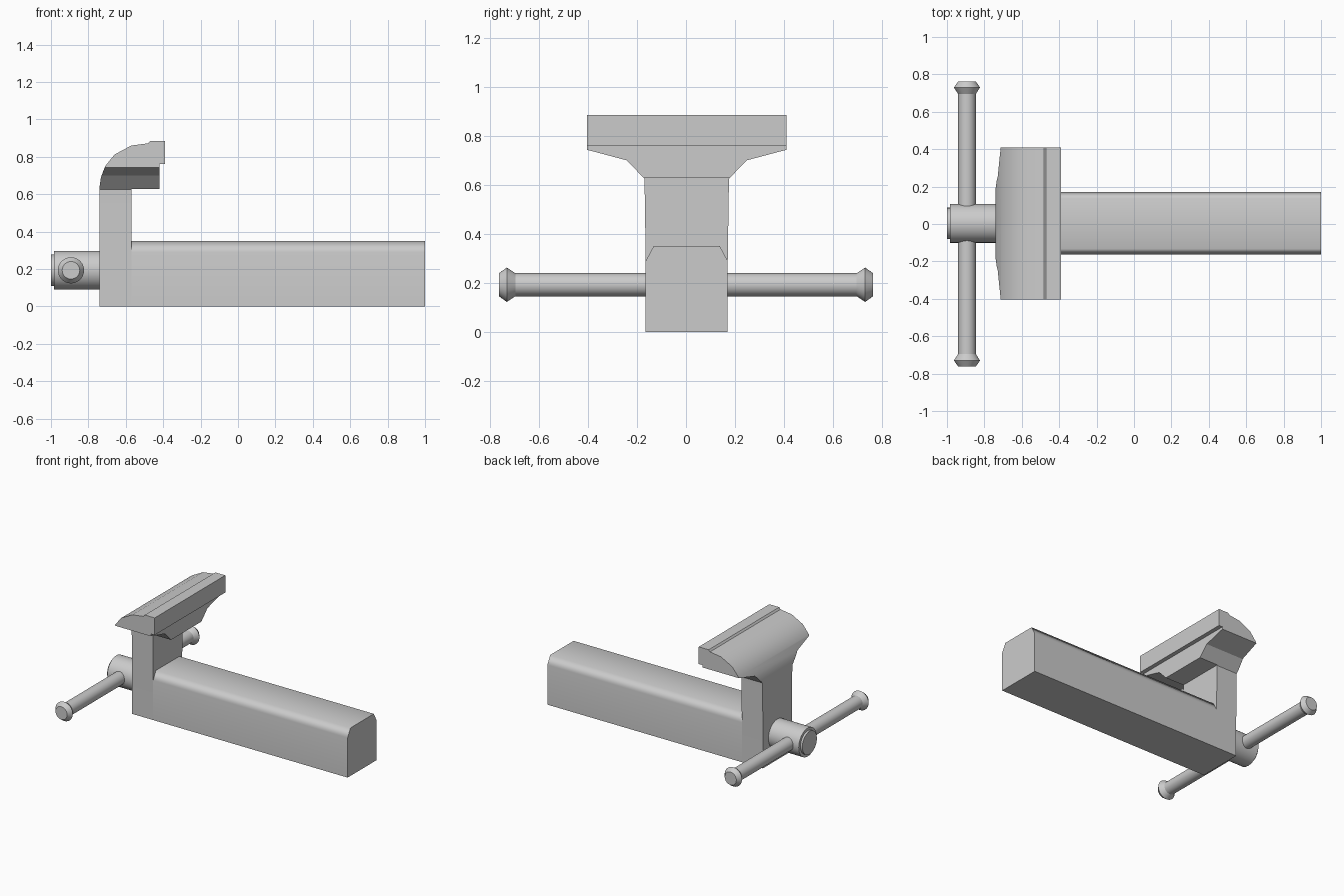
import bpy, bmesh
from math import radians, cos, sin, pi
from mathutils import Vector

if "Cube" in bpy.data.objects:
    bpy.data.objects.remove(bpy.data.objects["Cube"])

YC = 0.003      # centre line of the tool


def make_object(name, bm, angle=30):
    bmesh.ops.recalc_face_normals(bm, faces=bm.faces[:])
    mesh = bpy.data.meshes.new(name)
    bm.to_mesh(mesh)
    bm.free()
    obj = bpy.data.objects.new(name, mesh)
    bpy.context.collection.objects.link(obj)
    smooth(obj, angle)
    return obj


def smooth(obj, angle):
    bpy.ops.object.select_all(action='DESELECT')
    obj.select_set(True)
    bpy.context.view_layer.objects.active = obj
    bpy.ops.object.shade_smooth_by_angle(angle=radians(angle))


def prism(name, points, direction, angle=30):
    """Closed profile of 3D points pushed along a direction."""
    bm = bmesh.new()
    face = bm.faces.new([bm.verts.new(p) for p in points])
    ext = bmesh.ops.extrude_face_region(bm, geom=[face])
    verts = [g for g in ext['geom'] if isinstance(g, bmesh.types.BMVert)]
    bmesh.ops.translate(bm, vec=direction, verts=verts)
    return make_object(name, bm, angle)


def lathe(name, profile, place, sides=32):
    """Capped round part; place maps (along, u, v) to a position."""
    bm = bmesh.new()
    rings = []
    for along, r in profile:
        rings.append([bm.verts.new(place(along, r * cos(2 * pi * i / sides), r * sin(2 * pi * i / sides)))
                      for i in range(sides)])
    for a, b in zip(rings, rings[1:]):
        for i in range(sides):
            j = (i + 1) % sides
            bm.faces.new((a[i], a[j], b[j], b[i]))
    bm.faces.new(rings[0])
    bm.faces.new(rings[-1])
    return make_object(name, bm)


def mirrored(half):
    """Right half outline (y, z) completed to the left."""
    return half + [(-y, z) for y, z in reversed(half)]


# Sliding beam with chamfered top edges
beam_half = [(0.167, 0), (0.167, 0.29), (0.135, 0.35)]
beam = prism("sliding_beam", [(-0.57, y + YC, z) for y, z in mirrored(beam_half)], (1.57, 0, 0), 65)
beam.modifiers.new("weighted", 'WEIGHTED_NORMAL').keep_sharp = True

# Upright and jaw: side profile intersected with the flared front outline
side = [(-0.74, 0), (-0.74, 0.64), (-0.733, 0.69), (-0.71, 0.75), (-0.66, 0.812), (-0.57, 0.86),
        (-0.48, 0.872), (-0.47, 0.885), (-0.39, 0.885), (-0.39, 0.76), (-0.42, 0.76),
        (-0.42, 0.628), (-0.57, 0.628), (-0.57, 0)]
jaw = prism("upright_and_jaw", [(x, YC - 0.6, z) for x, z in side], (0, 1.2, 0))
flare_half = [(0.167, -0.1), (0.167, 0.29), (0.172, 0.625), (0.245, 0.70), (0.407, 0.743), (0.407, 1.0)]
outline = prism("jaw_outline_cutter", [(-1, y + YC, z) for y, z in mirrored(flare_half)], (1, 0, 0))
outline.hide_render = True
mod = jaw.modifiers.new("outline", 'BOOLEAN')
mod.operation, mod.object, mod.solver = 'INTERSECT', outline, 'EXACT'
bpy.context.view_layer.objects.active = jaw
bpy.ops.object.modifier_apply(modifier=mod.name)
bpy.data.objects.remove(outline)
smooth(jaw, 30)

# Screw head with stepped end
lathe("screw_head", [(-1.0, 0.084), (-0.985, 0.084), (-0.985, 0.104), (-0.735, 0.104)],
      lambda a, u, v: Vector((a, YC + u, 0.193 + v)))

# Handle bar with flared knobs at both ends
knob = [(0.762, 0.047), (0.73, 0.07), (0.695, 0.047)]
bar = knob + [(-a, r) for a, r in reversed(knob)]
lathe("handle_bar", bar, lambda a, u, v: Vector((-0.893 + u, a, 0.193 + v)))
